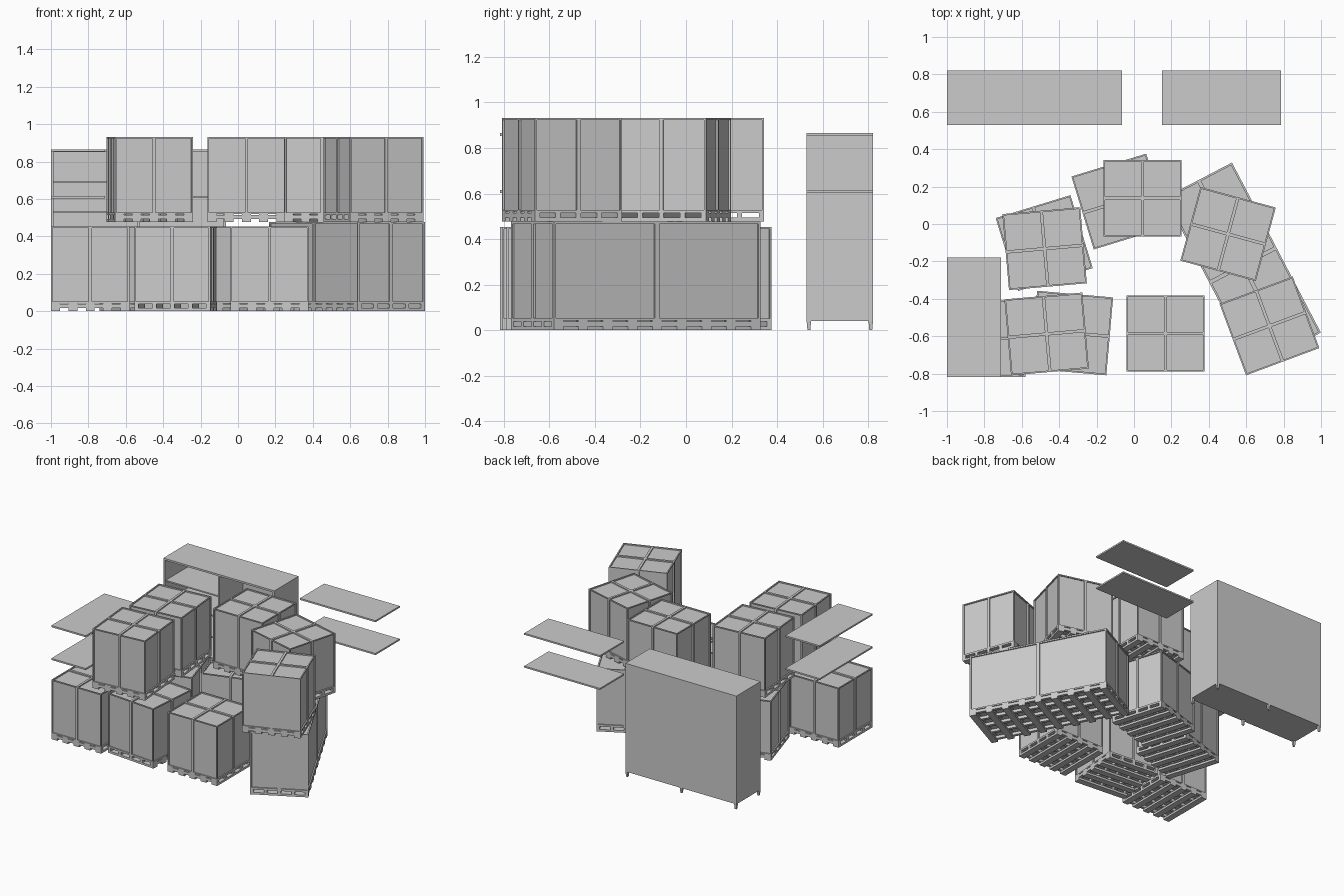
import bpy, bmesh
from math import radians
from mathutils import Matrix, Vector

if "Cube" in bpy.data.objects:
    bpy.data.objects.remove(bpy.data.objects["Cube"])


def add_box(bm, x0, x1, y0, y1, z0, z1):
    m = Matrix.Translation(((x0 + x1) / 2, (y0 + y1) / 2, (z0 + z1) / 2)) @ \
        Matrix.Diagonal((x1 - x0, y1 - y0, z1 - z0, 1))
    bmesh.ops.create_cube(bm, size=1, matrix=m)


def finish(bm, name, loc=(0, 0, 0), angle=0):
    me = bpy.data.meshes.new(name)
    bm.normal_update()
    bm.to_mesh(me)
    bm.free()
    ob = bpy.data.objects.new(name, me)
    ob.location = loc
    ob.rotation_euler[2] = radians(angle)
    bpy.context.collection.objects.link(ob)
    return ob


def crate(name, cx, cy, z, angle, length=0.418, width=0.408, height=0.453,
          rim=0.012, boards=5):
    # crate body: halves on each side, quarters on top, recessed panels
    bm = bmesh.new()
    add_box(bm, -length / 2, length / 2, -width / 2, width / 2, 0.042, height)
    for axis in ((1, 0, 0), (0, 1, 0)):
        bmesh.ops.bisect_plane(bm, geom=bm.verts[:] + bm.edges[:] + bm.faces[:],
                               plane_co=(0, 0, 0), plane_no=axis)
    bm.normal_update()
    faces = [f for f in bm.faces if f.normal.z > -0.5]
    # bounded individually so every panel keeps its own frame
    bmesh.ops.inset_individual(bm, faces=faces, thickness=rim, depth=0)
    bm.normal_update()
    for f in faces:
        r = bmesh.ops.extrude_discrete_faces(bm, faces=[f])
        face = r["faces"][0]
        bmesh.ops.translate(bm, verts=face.verts[:], vec=-face.normal * 0.009)
    finish(bm, name + "_crate", (cx, cy, z), angle)

    # pallet: runners along the length, boards across above and below
    bm = bmesh.new()
    t = 0.022
    for i in range(5):
        y = -width / 2 + i * (width - t) / 4
        add_box(bm, -length / 2, length / 2, y, y + t, 0.016, 0.037)
    w = 0.048
    for i in range(boards):
        x = -length / 2 + i * (length - w) / (boards - 1)
        add_box(bm, x, x + w, -width / 2, width / 2, 0, 0.016)
        add_box(bm, x, x + w, -width / 2, width / 2, 0.037, 0.042)
    finish(bm, name + "_pallet", (cx, cy, z), angle)


# lower row
crate("lower_left_front", -0.79, -0.613, 0, 0)
crate("lower_front", -0.333, -0.583, 0, 85)
crate("lower_front_right", 0.168, -0.585, 0, 0)
crate("lower_left", -0.48, -0.102, 0, 17)
crate("lower_back", -0.075, 0.12, 0, 17)
crate("long", 0.582, -0.22, 0, -62.4, length=1.026, width=0.405,
      height=0.477, rim=0.015, boards=9)

# upper row
UP = 0.478
crate("upper_right_front", 0.724, -0.545, UP, 20.4)
crate("upper_right", 0.503, -0.054, UP, -15.2)
crate("upper_back", 0.045, 0.138, UP, 0)
crate("upper_left", -0.478, -0.132, UP, 5)
crate("upper_left_front", -0.467, -0.588, UP, 5)

# loose shelf boards
for side, (x0, x1, y0, y1) in {"right": (0.15, 0.787, 0.53, 0.822),
                               "left": (-1.0, -0.71, -0.818, -0.18)}.items():
    for level, z in (("lower", 0.603), ("upper", 0.853)):
        bm = bmesh.new()
        add_box(bm, x0, x1, y0, y1, z, z + 0.012)
        finish(bm, f"{side}_{level}_shelf_board")

# open cabinet carcass
X0, X1, Y0, Y1, Z0, Z1, T = -1.0, -0.065, 0.53, 0.822, 0.04, 0.864, 0.014
XM = (X0 + X1) / 2
bm = bmesh.new()
add_box(bm, X0, X1, Y0, Y1, Z1 - T, Z1)
add_box(bm, X0, X1, Y0, Y1, Z0, Z0 + T)
for x in (X0, XM - T / 2, X1 - T):
    add_box(bm, x, x + T, Y0, Y1, Z0 + T, Z1 - T)
add_box(bm, X0 + T, X1 - T, Y1 - 0.01, Y1, Z0 + T, Z1 - T)
finish(bm, "cabinet_body")

# cabinet shelves
bm = bmesh.new()
for z in (0.2, 0.36, 0.525, 0.685):
    add_box(bm, X0 + T, XM - T / 2, Y0 + 0.01, Y1 - 0.01, z, z + 0.01)
for z in (0.33, 0.605):
    add_box(bm, XM + T / 2, X1 - T, Y0 + 0.01, Y1 - 0.01, z, z + 0.01)
finish(bm, "cabinet_shelves")

# tapered cabinet feet
bm = bmesh.new()
for x in (X0 + 0.01, XM, X1 - 0.01):
    for y in (Y0 + 0.01, Y1 - 0.01):
        bmesh.ops.create_cone(bm, cap_ends=True, segments=4, radius1=0.009,
                              radius2=0.014, depth=Z0,
                              matrix=Matrix.Translation((x, y, Z0 / 2)) @
                              Matrix.Rotation(radians(45), 4, 'Z'))
finish(bm, "cabinet_feet")
